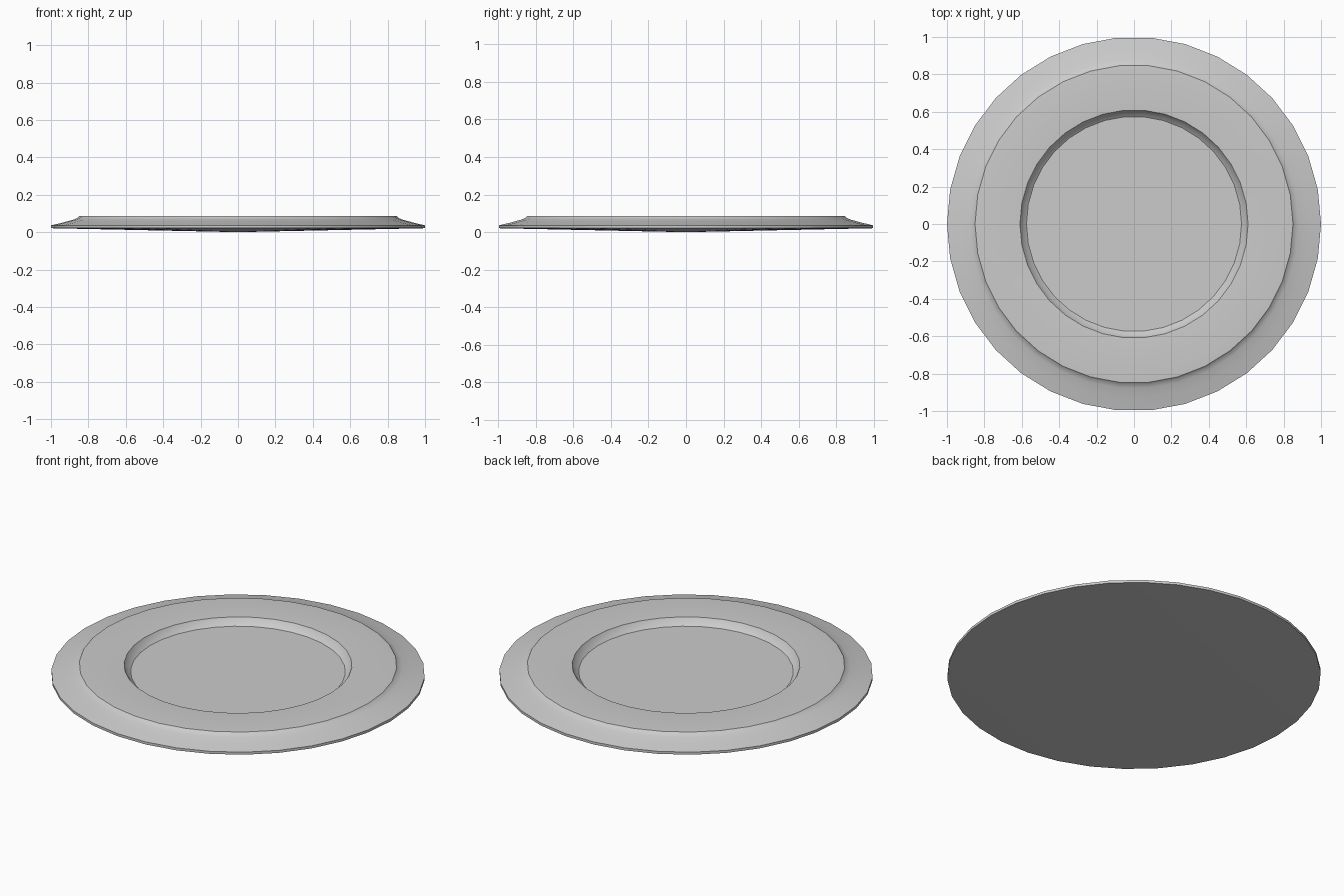
import bpy, bmesh, math

if "Cube" in bpy.data.objects:
    bpy.data.objects.remove(bpy.data.objects["Cube"])

SIDES = 34

# Half section of the plate, from underside centre round to the top centre
profile = [
    (0.0, 0.0),                                   # underside centre
    (1.0, 0.021), (1.0, 0.036),                   # outer rim
    (0.93, 0.053), (0.88, 0.067), (0.86, 0.075),  # concave outer slope
    (0.85, 0.085), (0.82, 0.087),                 # raised ring, outer edge
    (0.65, 0.087), (0.61, 0.085),                 # raised ring, inner edge
    (0.596, 0.062), (0.575, 0.046),               # wall of the well
    (0.0, 0.046),                                 # well centre
]


def lathe(name, points, sides):
    bm = bmesh.new()
    rings = []
    for r, z in points:
        n = 1 if r == 0 else sides
        rings.append([bm.verts.new((r * math.cos(math.tau * i / sides),
                                    r * math.sin(math.tau * i / sides), z))
                      for i in range(n)])
    for a, b in zip(rings, rings[1:]):
        for i in range(sides):
            j = (i + 1) % sides
            if len(a) == 1:
                bm.faces.new((a[0], b[j], b[i]))
            elif len(b) == 1:
                bm.faces.new((a[i], a[j], b[0]))
            else:
                bm.faces.new((a[i], a[j], b[j], b[i]))
    bmesh.ops.recalc_face_normals(bm, faces=bm.faces)
    mesh = bpy.data.meshes.new(name)
    bm.to_mesh(mesh)
    bm.free()
    obj = bpy.data.objects.new(name, mesh)
    bpy.context.collection.objects.link(obj)
    return obj


# Plate
plate = lathe("plate", profile, SIDES)
bpy.context.view_layer.objects.active = plate
plate.select_set(True)
bpy.ops.object.shade_smooth_by_angle(angle=math.radians(30))
